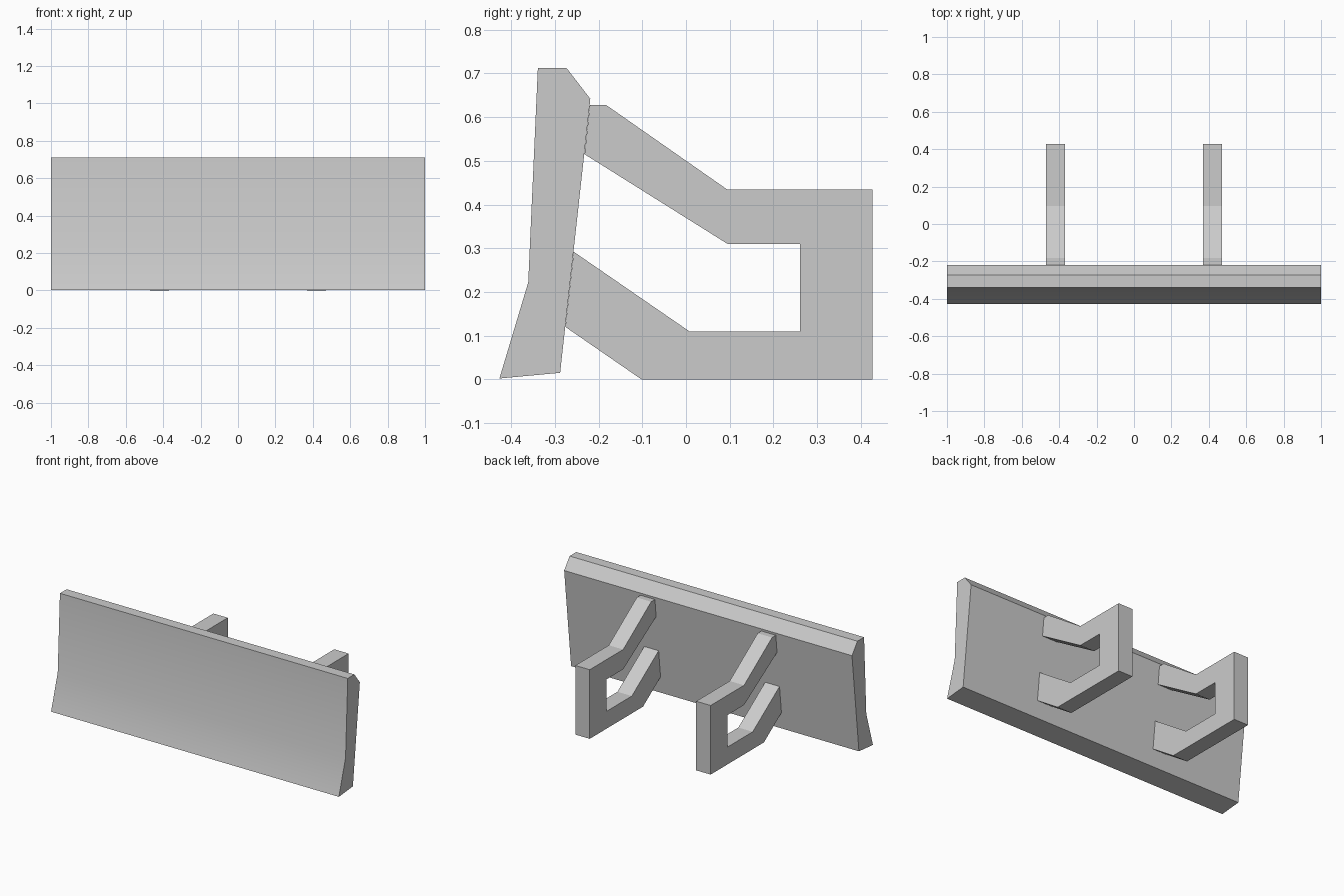
import bpy
import bmesh
import math

cube = bpy.data.objects.get("Cube")
if cube:
    bpy.data.objects.remove(cube, do_unlink=True)

steel = bpy.data.materials.new("grey steel")
steel.use_nodes = True
GREY = (0.6, 0.6, 0.6, 1)
steel.diffuse_color = GREY
steel.node_tree.nodes["Principled BSDF"].inputs["Base Color"].default_value = GREY


def extrude_profile(name, profile, x0, x1):
    """Sweep a (y, z) side profile along x."""
    bm = bmesh.new()
    face = bm.faces.new([bm.verts.new((x0, y, z)) for y, z in profile])
    moved = bmesh.ops.extrude_face_region(bm, geom=[face])["geom"]
    verts = [g for g in moved if isinstance(g, bmesh.types.BMVert)]
    bmesh.ops.translate(bm, verts=verts, vec=(x1 - x0, 0, 0))
    bmesh.ops.recalc_face_normals(bm, faces=bm.faces)
    mesh = bpy.data.meshes.new(name)
    bm.to_mesh(mesh)
    bm.free()
    mesh.materials.append(steel)
    obj = bpy.data.objects.new(name, mesh)
    bpy.context.collection.objects.link(obj)
    return obj


# Wide blade with a forward-kicked lower edge and a chamfered top
blade = extrude_profile("plow_blade", [
    (-0.427, 0.002), (-0.288, 0.015), (-0.219, 0.642),
    (-0.273, 0.712), (-0.339, 0.712), (-0.361, 0.222)], -1, 1)
bpy.context.view_layer.objects.active = blade
blade.select_set(True)
bpy.ops.object.shade_smooth_by_angle(angle=math.radians(30))

# Pair of C-shaped mounting brackets whose arms meet the back of the blade
bracket = [
    (-0.220, 0.628), (-0.183, 0.628), (0.095, 0.434), (0.427, 0.434),
    (0.427, 0), (-0.102, 0), (-0.276, 0.120), (-0.257, 0.292),
    (0.009, 0.109), (0.261, 0.109), (0.261, 0.310), (0.095, 0.310),
    (-0.232, 0.515)]
for name, x in (("right_bracket", -0.42), ("left_bracket", 0.42)):
    extrude_profile(name, bracket, x - 0.05, x + 0.05)
